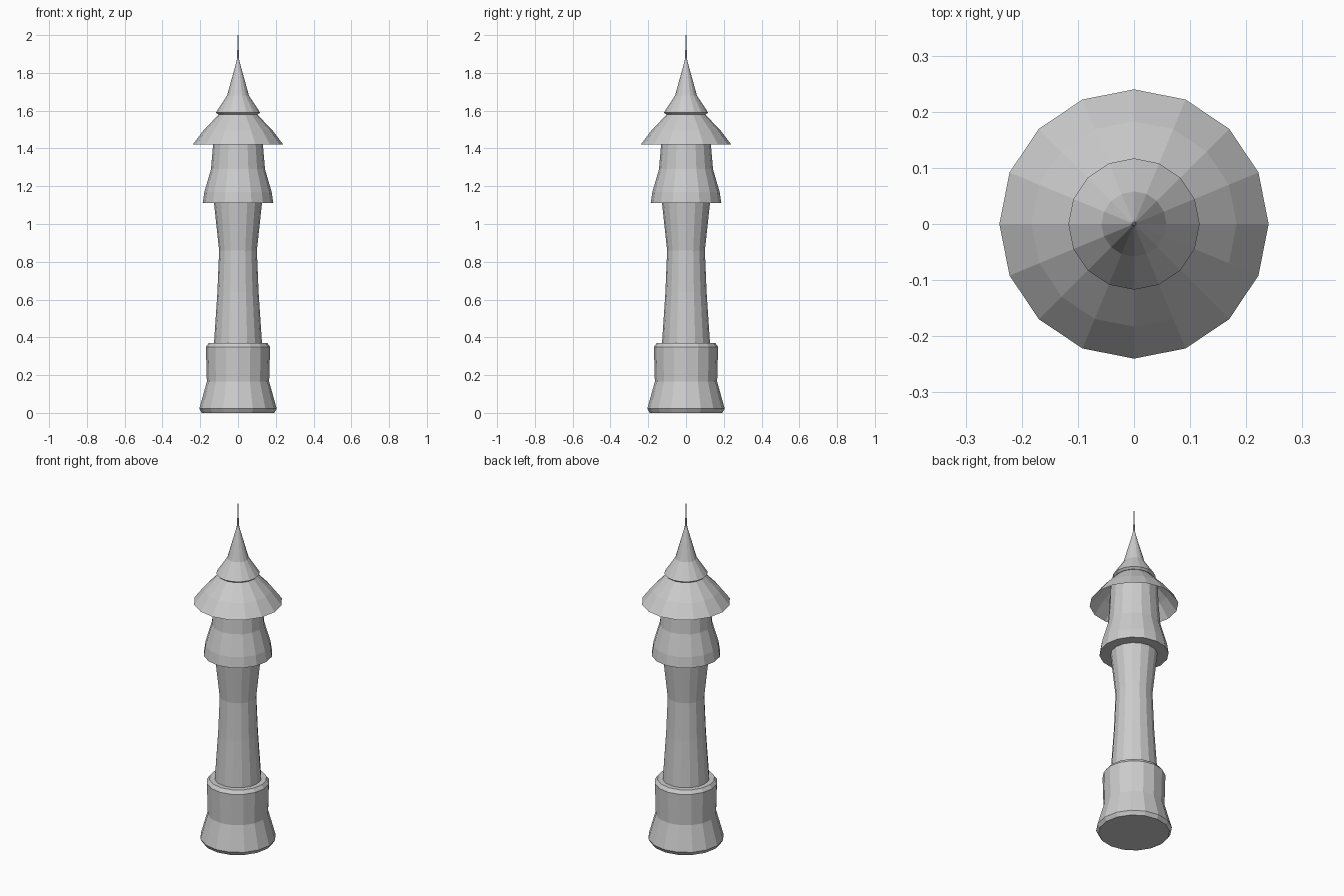
import bpy
import bmesh
from math import cos, sin, tau

if "Cube" in bpy.data.objects:
    bpy.data.objects.remove(bpy.data.objects["Cube"])

SIDES = 16


def lathe(name, profile, cap_bottom=True, cap_top=True):
    """Revolve (radius, height) points into a flat-faced 16-sided part."""
    bm = bmesh.new()
    rings = [[bm.verts.new((r * cos(tau * i / SIDES), r * sin(tau * i / SIDES), z))
              for i in range(SIDES)] for r, z in profile]
    for low, high in zip(rings, rings[1:]):
        for i in range(SIDES):
            j = (i + 1) % SIDES
            bm.faces.new((low[i], low[j], high[j], high[i]))
    if cap_bottom:
        bm.faces.new(rings[0][::-1])
    if cap_top:
        bm.faces.new(rings[-1])
    mesh = bpy.data.meshes.new(name)
    bm.to_mesh(mesh)
    bm.free()
    obj = bpy.data.objects.new(name, mesh)
    bpy.context.collection.objects.link(obj)
    return obj


# Flared foot with bevelled rims
lathe("tower_base", [(0.192, 0), (0.205, 0.022), (0.165, 0.165),
                     (0.17, 0.35), (0.155, 0.37)])

# Slim waisted shaft
lathe("tower_shaft", [(0.127, 0.37), (0.109, 0.64), (0.1, 0.86), (0.127, 1.11)],
      cap_bottom=False, cap_top=False)

# Overhanging upper room, continuing up under the roof
lathe("upper_room", [(0.187, 1.11), (0.178, 1.17), (0.143, 1.29),
                     (0.132, 1.42), (0.13, 1.52)], cap_top=False)

# Hollow roof skirt
lathe("roof_skirt", [(0.24, 1.42), (0.183, 1.495), (0.1, 1.582)],
      cap_bottom=False, cap_top=False)

# Spire with needle tip
lathe("spire", [(0.105, 1.58), (0.117, 1.59), (0.058, 1.68),
                (0.008, 1.86), (0.005, 1.88), (0.002, 2.0)])
